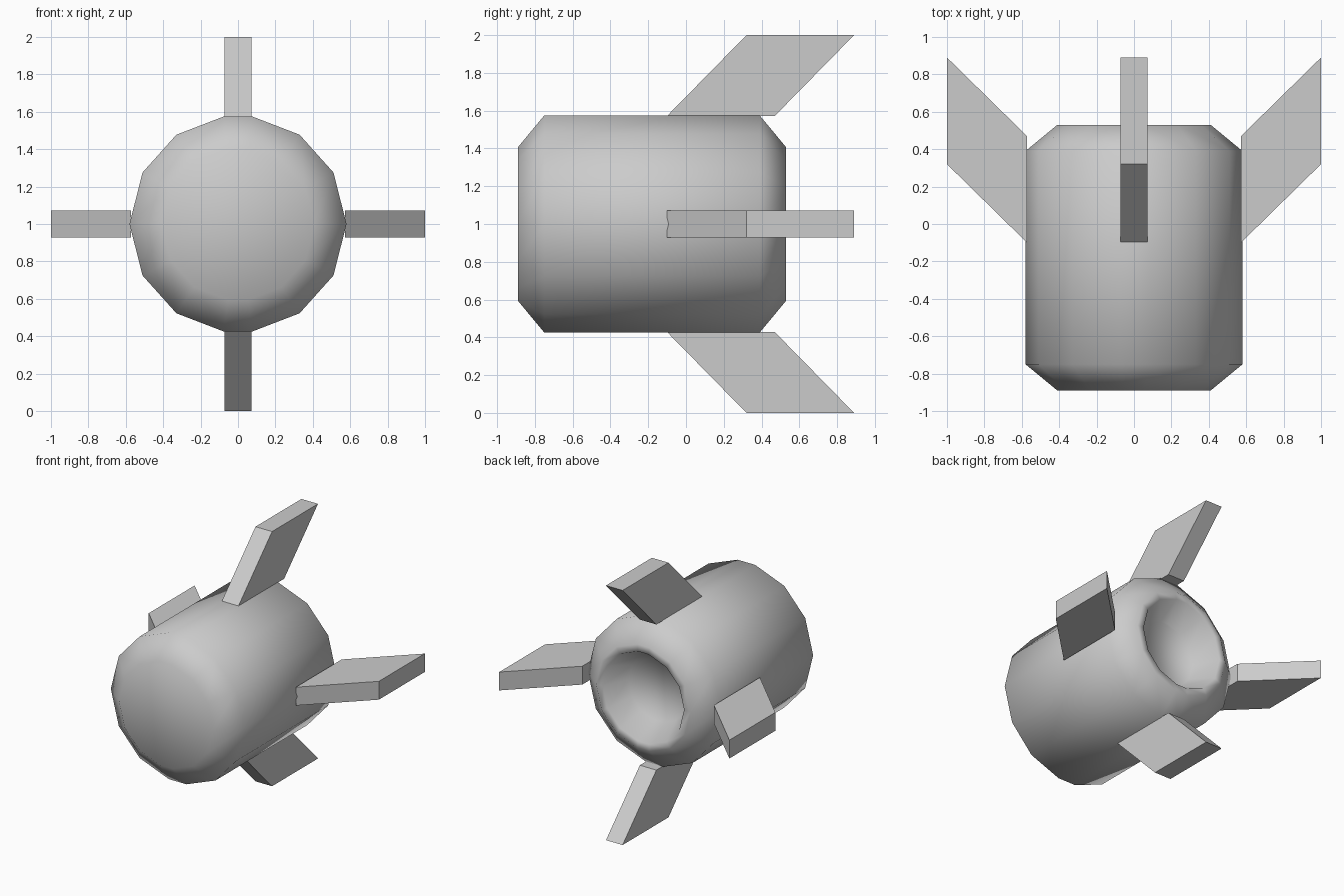
import bpy, bmesh
from math import radians, sin, cos, pi
from mathutils import Matrix, Vector

cube = bpy.data.objects.get("Cube")
if cube:
    bpy.data.objects.remove(cube, do_unlink=True)

CENTRE = Vector((0, 0, 1))

grey = bpy.data.materials.new("plain grey")
grey.use_nodes = True
colour = (0.6, 0.6, 0.6, 1)
grey.diffuse_color = colour
grey.node_tree.nodes["Principled BSDF"].inputs["Base Color"].default_value = colour


def make_object(name, bm):
    bmesh.ops.recalc_face_normals(bm, faces=bm.faces)
    mesh = bpy.data.meshes.new(name)
    bm.to_mesh(mesh)
    bm.free()
    mesh.materials.append(grey)
    obj = bpy.data.objects.new(name, mesh)
    bpy.context.collection.objects.link(obj)
    return obj


# Fourteen-sided barrel lying along y, with chamfered ends and a rear recess
quarter = [28.3, 55.4, 82.5]
half = [0] + quarter + [180 - a for a in reversed(quarter)]
angles = [radians(a) for a in half + [a + 180 for a in half]]
profile = [(0.41, -0.89), (0.58, -0.75), (0.58, 0.39), (0.41, 0.53),
           (0.355, 0.53), (0.26, 0.34)]

bm = bmesh.new()
rings = [[bm.verts.new(CENTRE + Vector((r * cos(a), y, r * sin(a)))) for a in angles]
         for r, y in profile]
for ring, following in zip(rings, rings[1:]):
    for i in range(len(ring)):
        j = (i + 1) % len(ring)
        bm.faces.new((ring[i], ring[j], following[j], following[i]))
bm.faces.new(rings[0])
bm.faces.new(rings[-1])
for face in bm.faces:
    face.smooth = True
make_object("barrel_body", bm)


# Swept-back fins: one slanted plate turned around the barrel axis
def make_fin(name, turn):
    bm = bmesh.new()
    outline = [(0.572, -0.10), (0.572, 0.47), (1.0, 0.89), (1.0, 0.32)]
    face = bm.faces.new([bm.verts.new((-0.072, y, r)) for r, y in outline])
    extruded = bmesh.ops.extrude_face_region(bm, geom=[face])["geom"]
    moved = [v for v in extruded if isinstance(v, bmesh.types.BMVert)]
    bmesh.ops.translate(bm, verts=moved, vec=(0.144, 0, 0))
    bm.transform(Matrix.Translation(CENTRE) @ Matrix.Rotation(turn, 4, 'Y'))
    make_object(name, bm)


for i, side in enumerate(("top", "left", "bottom", "right")):
    make_fin(side + "_fin", i * pi / 2)
